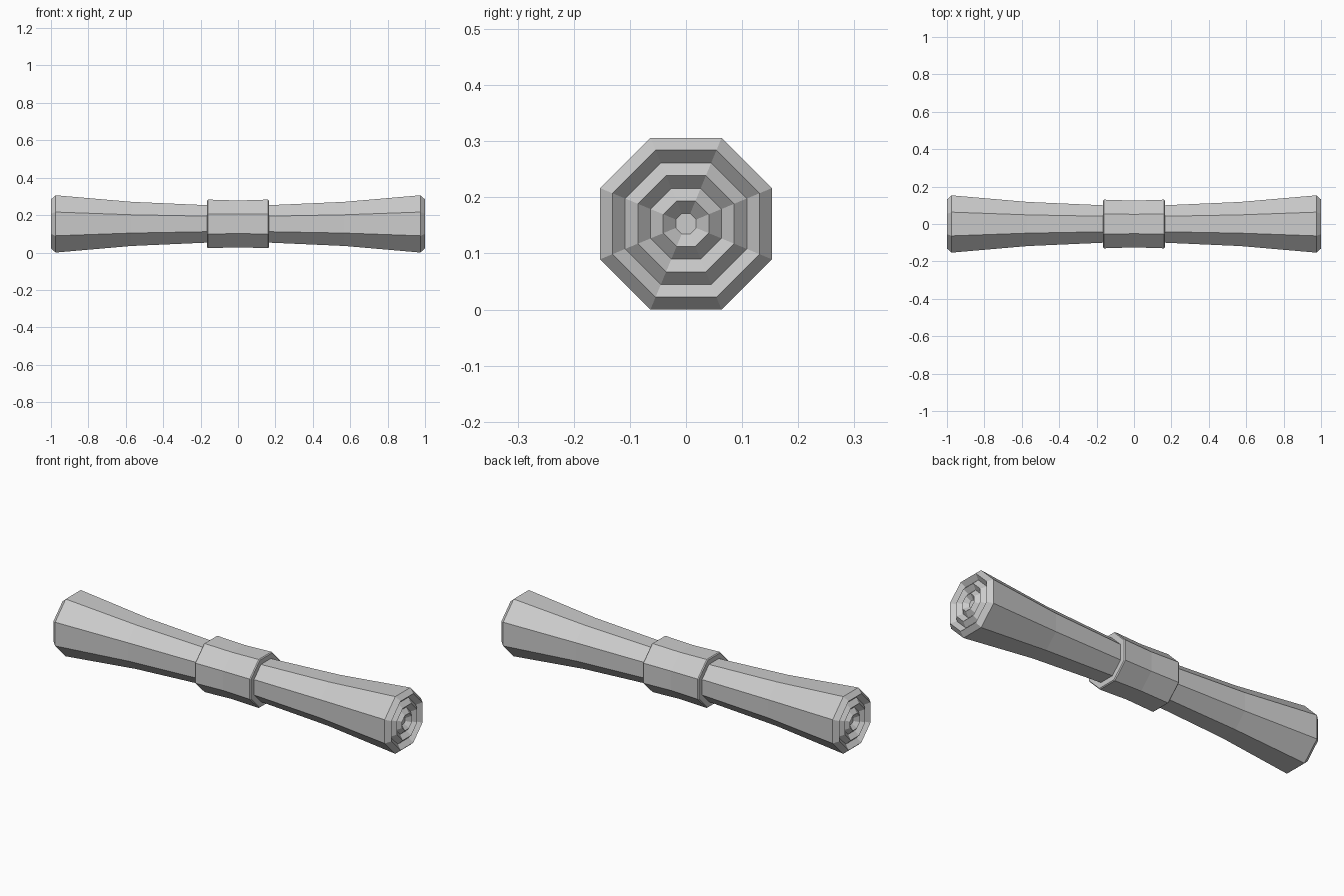
import bpy, bmesh, math

cube = bpy.data.objects.get("Cube")
if cube:
    bpy.data.objects.remove(cube, do_unlink=True)

SIDES = 8
AXIS_Z = 0.153  # height of the long axis, equal to the widest half width

grey = bpy.data.materials.new("plain grey")
grey.use_nodes = True
colour = (0.6, 0.6, 0.6, 1)
grey.diffuse_color = colour
grey.node_tree.nodes["Principled BSDF"].inputs["Base Color"].default_value = colour


def turned_part(name, half_profile):
    """Mirror a profile of (x, half width) in x and turn it into an octagonal solid."""
    profile = [(-x, r) for x, r in reversed(half_profile) if x > 0] + half_profile
    bm = bmesh.new()
    rings = []
    for x, half_width in profile:
        radius = half_width / math.cos(math.pi / SIDES)
        angles = [math.tau * (k + 0.5) / SIDES for k in range(SIDES)]
        rings.append([bm.verts.new((x, radius * math.cos(a), radius * math.sin(a)))
                      for a in angles])
    for a, b in zip(rings, rings[1:]):
        for k in range(SIDES):
            n = (k + 1) % SIDES
            bm.faces.new((a[k], a[n], b[n], b[k]))
    bm.faces.new(rings[0])
    bm.faces.new(rings[-1])
    bmesh.ops.recalc_face_normals(bm, faces=bm.faces)
    mesh = bpy.data.meshes.new(name)
    bm.to_mesh(mesh)
    bm.free()
    mesh.materials.append(grey)
    obj = bpy.data.objects.new(name, mesh)
    obj.location.z = AXIS_Z
    bpy.context.collection.objects.link(obj)
    return obj


# Flared handle whose ends carry concentric ridges and grooves
flare = [(0.0, 0.097), (0.165, 0.1), (0.57, 0.118), (0.975, 0.153)]
ridges = [(1.0 if i % 2 == 0 else 0.977, 0.131 - 0.0226 * i) for i in range(6)]
turned_part("flared_handle", flare + ridges)

# Slightly waisted sleeve around the middle
turned_part("middle_sleeve", [(0.0, 0.125), (0.16, 0.13), (0.165, 0.126), (0.165, 0.09)])
